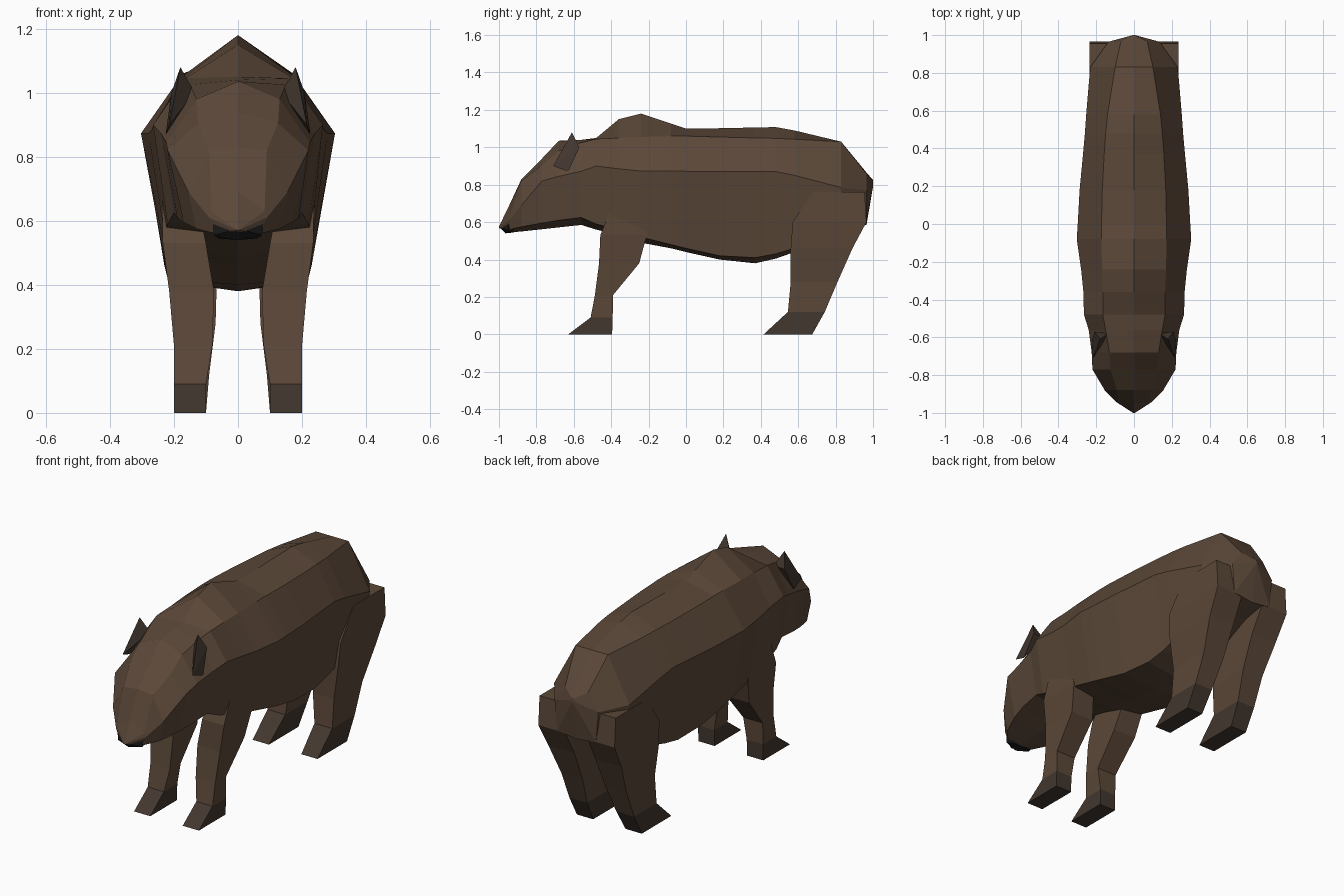
import bpy, bmesh


def material(name, rgb):
    m = bpy.data.materials.new(name)
    m.diffuse_color = (*rgb, 1)
    return m


FUR = material("fur", (0.105, 0.064, 0.040))
DARK = material("dark_fur", (0.055, 0.038, 0.028))
BLACK = material("black_skin", (0.010, 0.010, 0.011))


def finish(bm, name, mat):
    bmesh.ops.recalc_face_normals(bm, faces=bm.faces)
    me = bpy.data.meshes.new(name)
    bm.to_mesh(me)
    bm.free()
    me.materials.append(mat)
    ob = bpy.data.objects.new(name, me)
    bpy.context.collection.objects.link(ob)
    return ob


def loft(name, rings, mat):
    bm = bmesh.new()
    loops = [[bm.verts.new(p) for p in r] for r in rings]
    n = len(loops[0])
    for a, b in zip(loops, loops[1:]):
        for i in range(n):
            j = (i + 1) % n
            bm.faces.new((a[i], a[j], b[j], b[i]))
    bm.faces.new(loops[0])
    bm.faces.new(loops[-1])
    return finish(bm, name, mat)


def hull(name, points, mat):
    bm = bmesh.new()
    for p in points:
        bm.verts.new(p)
    bmesh.ops.convex_hull(bm, input=bm.verts)
    return finish(bm, name, mat)


# Body stations: y, top z, shoulder x z, flank x z, lower x z, bottom z
head = [
    (-1.0, .576, .004, .574, .005, .572, .004, .570, .569),
    (-.945, .69, .083, .63, .09, .61, .07, .56, .545),
    (-.88, .83, .09, .82, .155, .69, .13, .575, .55),
    (-.77, .94, .125, .905, .22, .82, .17, .595, .562),
    (-.68, 1.035, .13, .98, .224, .845, .19, .61, .572),
    (-.56, 1.04, .15, 1.025, .24, .872, .20, .625, .585),
]
torso = [
    (-.48, 1.05, .165, 1.045, .265, .90, .22, .59, .56),
    (-.36, 1.15, .165, 1.05, .268, .885, .23, .56, .53),
    (-.24, 1.18, .17, 1.055, .28, .873, .23, .52, .49),
    (-.08, 1.127, .172, 1.06, .303, .873, .23, .48, .46),
    (0, 1.10, .172, 1.06, .298, .872, .23, .46, .44),
    (.18, 1.102, .168, 1.055, .288, .87, .22, .42, .40),
    (.37, 1.106, .158, 1.05, .27, .87, .21, .41, .38),
    (.48, 1.108, .15, 1.048, .26, .87, .205, .43, .405),
    (.58, 1.09, .14, 1.043, .253, .85, .205, .46, .44),
    (.83, 1.03, .10, 1.03, .232, .785, .20, .58, .56),
    (.965, .865, .07, .86, .135, .77, .12, .60, .585),
    (1.0, .825, .004, .822, .005, .81, .004, .80, .79),
]


def section(s):
    y, zt, xu, zu, xs, zs, xl, zl, zb = s
    half = [(xu, y, zu), (xs, y, zs), (xl, y, zl)]
    return ([(0, y, zt)] + half + [(0, y, zb)]
            + [(-x, yy, z) for x, yy, z in reversed(half)])


loft("body", [section(s) for s in head + torso], FUR)

# Leg stations: z, front y, back y, inner x, outer x
front = [(0, -.63, -.395, .10, .20), (.09, -.51, -.392, .10, .20),
         (.21, -.487, -.39, .08, .20), (.38, -.465, -.25, .075, .215),
         (.53, -.458, -.21, .10, .235), (.68, -.40, -.25, .13, .238)]
rear = [(0, .415, .675, .10, .20), (.12, .545, .742, .09, .20),
        (.28, .56, .81, .07, .20), (.46, .56, .89, .065, .225),
        (.60, .57, .965, .07, .235), (.76, .68, .955, .12, .235)]


def leg(name, stations, side):
    rings = [[(side * xi, y0, z), (side * xo, y0, z),
              (side * xo, y1, z), (side * xi, y1, z)]
             for z, y0, y1, xi, xo in stations]
    loft(name + "_paw", rings[:2], DARK)
    loft(name + "_leg", rings[1:], FUR)


for side, label in ((1, "left"), (-1, "right")):
    leg("front_" + label, front, side)
    leg("rear_" + label, rear, side)
    # Ears: pointed wedges on the sides of the head
    ear = [(.18, -.61, 1.08), (.135, -.58, 1.0), (.208, -.57, 1.0),
           (.226, -.63, .87), (.215, -.71, .90)]
    hull("ear_" + label, [(side * x, y, z) for x, y, z in ear], DARK)

# Nose under the muzzle tip
hull("nose", [(0, -1.0, .575), (0, -.965, .54)]
     + [(s * x, y, z) for s in (1, -1)
        for x, y, z in ((.083, -.945, .625), (.075, -.95, .555), (.06, -.92, .545))], BLACK)
